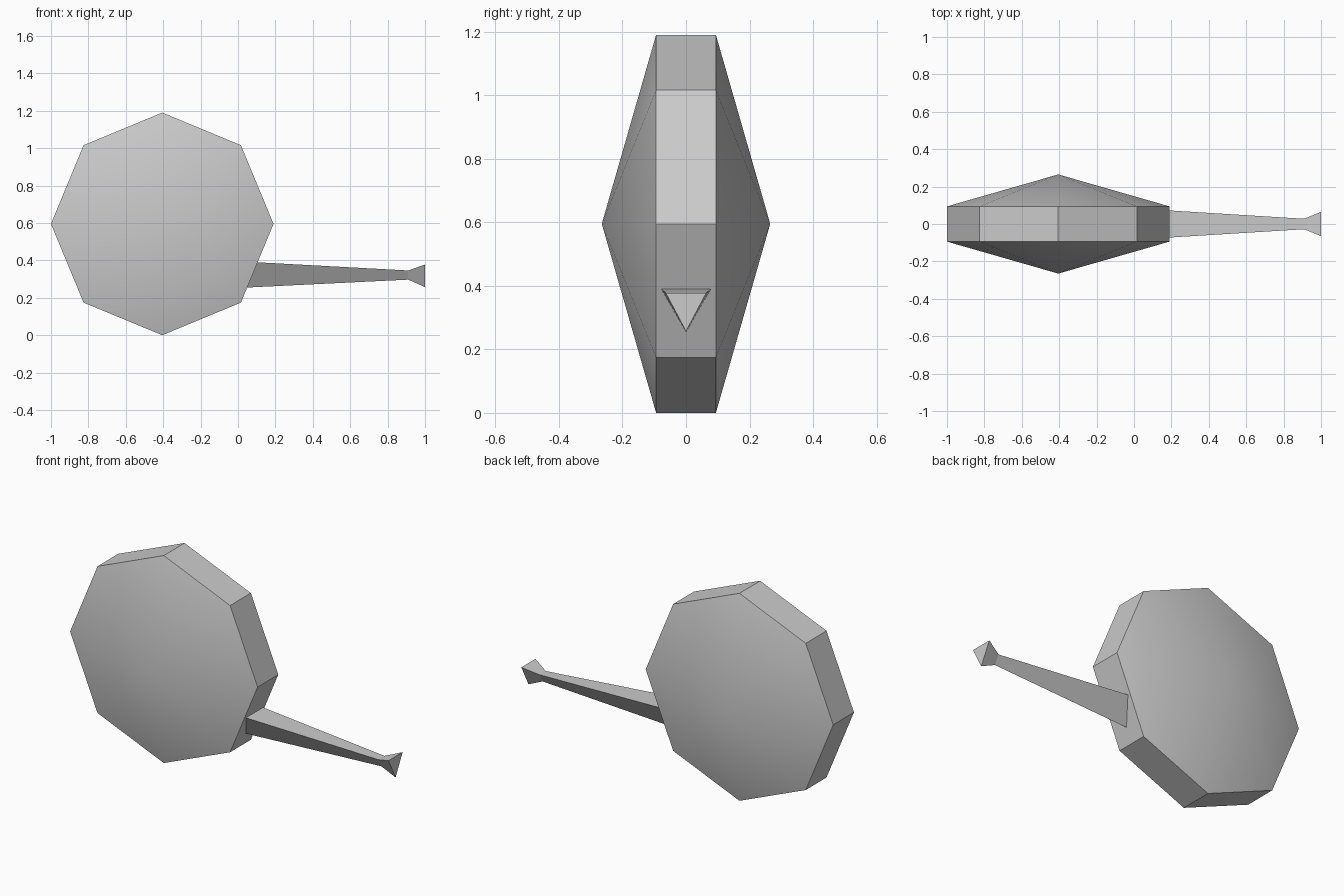
import bpy
import bmesh
from math import cos, sin, pi, radians

cube = bpy.data.objects.get("Cube")
if cube:
    bpy.data.objects.remove(cube, do_unlink=True)

grey = bpy.data.materials.new("plain grey")
grey.use_nodes = True
colour = (0.6, 0.6, 0.6, 1)
grey.diffuse_color = colour
grey.node_tree.nodes["Principled BSDF"].inputs["Base Color"].default_value = colour


def loft(name, rings):
    """Join rings of points into one closed skin; a one-point ring is an apex."""
    bm = bmesh.new()
    loops = [[bm.verts.new(p) for p in ring] for ring in rings]
    for a, b in zip(loops, loops[1:]):
        n = max(len(a), len(b))
        for i in range(n):
            j = (i + 1) % n
            quad = [a[i % len(a)], a[j % len(a)], b[j % len(b)], b[i % len(b)]]
            bm.faces.new(list(dict.fromkeys(quad)))
    for end in (loops[0], loops[-1]):
        if len(end) > 2:
            bm.faces.new(end)
    bmesh.ops.recalc_face_normals(bm, faces=bm.faces)
    mesh = bpy.data.meshes.new(name)
    bm.to_mesh(mesh)
    bm.free()
    mesh.materials.append(grey)
    obj = bpy.data.objects.new(name, mesh)
    bpy.context.collection.objects.link(obj)
    return obj


# Eight-sided disc with a straight rim and a shallow cone on each side
RADIUS, RIM, APEX, CX = 0.595, 0.094, 0.265, -0.405


def octagon(y):
    return [(CX + RADIUS * cos(k * pi / 4), y, RADIUS + RADIUS * sin(k * pi / 4))
            for k in range(8)]


disc = loft("disc", [[(CX, -APEX, RADIUS)], octagon(-RIM), octagon(RIM),
                     [(CX, APEX, RADIUS)]])
bpy.context.view_layer.objects.active = disc
disc.select_set(True)
bpy.ops.object.shade_smooth_by_angle(angle=radians(30))


# Three-sided tapering handle with a flared tip: x, half width, top, bottom
def triangle(x, half, top, bottom):
    return [(x, -half, top), (x, half, top), (x, 0, bottom)]


loft("handle", [triangle(-0.05, 0.087, 0.398, 0.25),
                triangle(0.91, 0.028, 0.346, 0.297),
                triangle(1.0, 0.064, 0.378, 0.257)])
